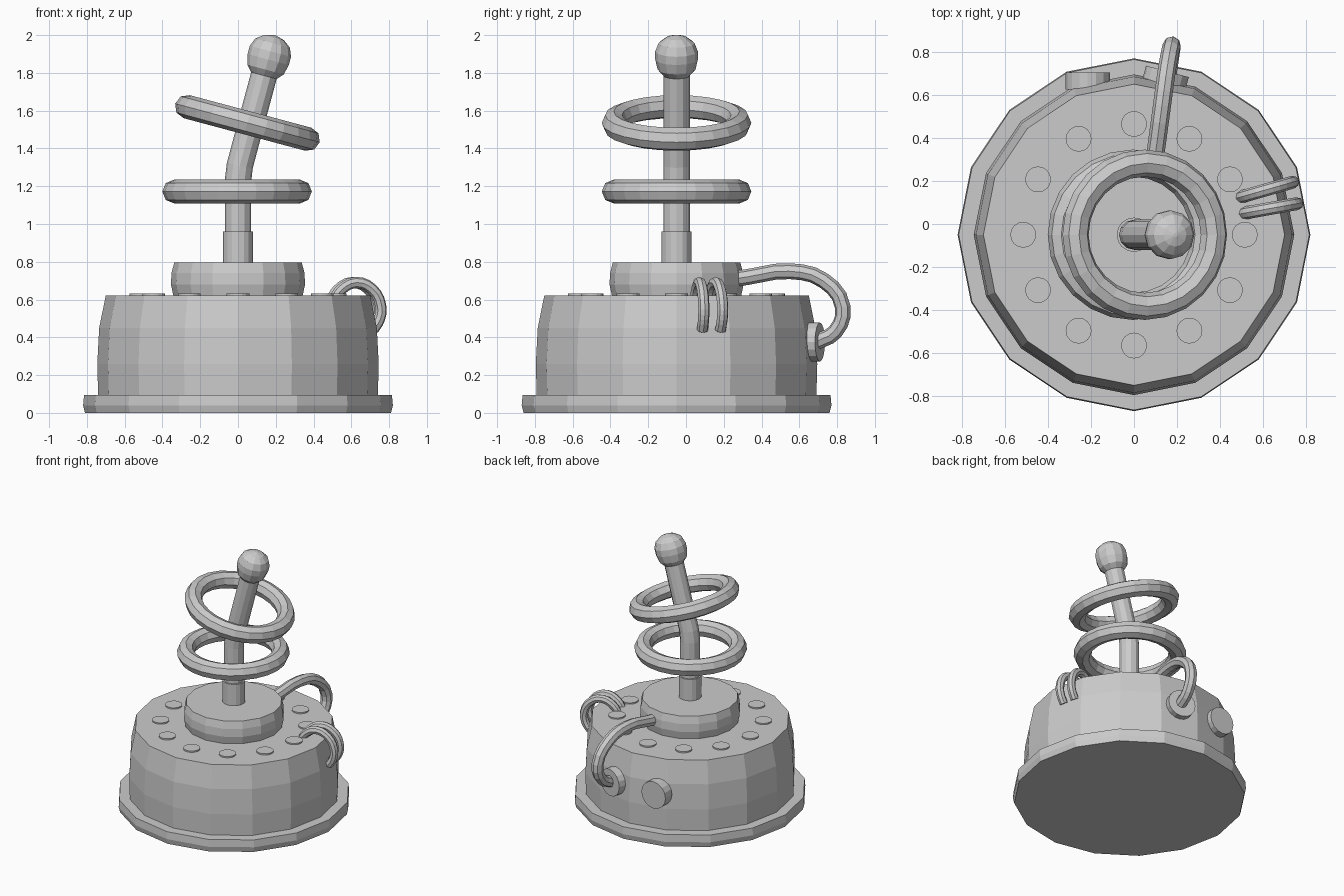
import bpy
import bmesh
from math import cos, sin, pi, radians
from mathutils import Matrix, Vector

cube = bpy.data.objects.get("Cube")
if cube:
    bpy.data.objects.remove(cube, do_unlink=True)

grey = bpy.data.materials.new("plain grey")
grey.use_nodes = True
COLOUR = (0.6, 0.6, 0.6, 1)
grey.diffuse_color = COLOUR
grey.node_tree.nodes["Principled BSDF"].inputs["Base Color"].default_value = COLOUR

AXIS_Y = -0.05          # the base stands a little forward of centre
TILT = radians(15)      # lean of the upper rod, ball and ring


def add_object(name, data, place=None):
    obj = bpy.data.objects.new(name, data)
    bpy.context.collection.objects.link(obj)
    data.materials.append(grey)
    if place:
        obj.matrix_world = place
    return obj


def lathe(name, profile, sides, place):
    """Closed solid turned from (radius, height) pairs, bottom to top."""
    bm = bmesh.new()
    rings = [[bm.verts.new((r * cos(2 * pi * i / sides), r * sin(2 * pi * i / sides), z))
              for i in range(sides)] for r, z in profile]
    for low, high in zip(rings, rings[1:]):
        for i in range(sides):
            j = (i + 1) % sides
            bm.faces.new((low[i], low[j], high[j], high[i]))
    bm.faces.new(rings[0][::-1])
    bm.faces.new(rings[-1])
    mesh = bpy.data.meshes.new(name)
    bm.to_mesh(mesh)
    bm.free()
    return add_object(name, mesh, place)


def torus(name, major, minor, place, around=24, across=8):
    bm = bmesh.new()
    grid = [[bm.verts.new(((major + minor * cos(b)) * cos(a),
                           (major + minor * cos(b)) * sin(a), minor * sin(b)))
             for b in (2 * pi * k / across for k in range(across))]
            for a in (2 * pi * i / around for i in range(around))]
    for i in range(around):
        here, after = grid[i], grid[(i + 1) % around]
        for k in range(across):
            m = (k + 1) % across
            bm.faces.new((here[k], after[k], after[m], here[m]))
    mesh = bpy.data.meshes.new(name)
    bm.to_mesh(mesh)
    bm.free()
    return add_object(name, mesh, place)


def tube(name, points, radius, curved=True, detail=2):
    curve = bpy.data.curves.new(name, 'CURVE')
    curve.dimensions = '3D'
    curve.bevel_depth = radius
    curve.bevel_resolution = detail
    curve.use_fill_caps = True
    curve.resolution_u = 3
    spline = curve.splines.new('BEZIER' if curved else 'POLY')
    knots = spline.bezier_points if curved else spline.points
    knots.add(len(points) - 1)
    for knot, p in zip(knots, points):
        if curved:
            knot.co = p
            knot.handle_left_type = knot.handle_right_type = 'AUTO'
        else:
            knot.co = (*p, 1)
    spline.use_smooth = False
    return add_object(name, curve)


def at(x, y, z):
    return Matrix.Translation((x, y, z))


centre = at(0, AXIS_Y, 0)
lean = Matrix.Rotation(TILT, 4, 'Y')

# Stepped base and drums
lathe("base_flange", [(0.81, 0), (0.82, 0.04), (0.815, 0.095)], 16, centre)
lathe("main_drum", [(0.74, 0.08), (0.745, 0.26), (0.735, 0.45), (0.70, 0.622)], 16, centre)
lathe("upper_drum", [(0.34, 0.61), (0.355, 0.68), (0.352, 0.74), (0.338, 0.795)], 16, centre)

# Studs around the drum top
for n in range(12):
    a = n * pi / 6
    lathe(f"stud_{n + 1}", [(0.06, 0.6), (0.06, 0.632)], 16,
          at(0.515 * cos(a), AXIS_Y + 0.515 * sin(a), 0))

# Mast with a bent rod and a ball tip
lathe("mast_sleeve", [(0.08, 0.78), (0.08, 0.96)], 16, centre)
tip = Vector((0.165, AXIS_Y, 1.89))
along = Vector((sin(TILT), 0, cos(TILT)))
tube("bent_rod", [(0, AXIS_Y, 0.9), (0, AXIS_Y, 1.23), tip - along * 0.6, tip],
     0.07, curved=False, detail=4)
lathe("ball_tip", [(0.07, -0.108), (0.1, -0.075), (0.113, -0.02), (0.113, 0.025),
                   (0.095, 0.07), (0.055, 0.1), (0.01, 0.113)], 12,
      Matrix.Translation(tip) @ lean)

# Floating rings
torus("lower_ring", 0.333, 0.063, at(-0.005, AXIS_Y, 1.172))
torus("upper_ring", 0.333, 0.063, at(0.05, AXIS_Y, 1.535) @ lean)

# Cable from the upper drum to the back socket
tube("back_cable", [(0.08, 0.2, 0.70), (0.1, 0.33, 0.72), (0.13, 0.55, 0.75),
                    (0.155, 0.73, 0.70), (0.175, 0.83, 0.56), (0.17, 0.79, 0.43),
                    (0.155, 0.69, 0.375)], 0.042)

# Round sockets on the back
for name, x, y, turn in (("cable_socket", 0.15, 0.69, -15), ("spare_socket", -0.215, 0.685, 0)):
    facing = Matrix.Rotation(radians(turn), 4, 'Z') @ Matrix.Rotation(-pi / 2, 4, 'X')
    lathe(name, [(0.103, -0.06), (0.103, 0.02)], 16, at(x, y, 0.375) @ facing)

# Pair of wire loops over the side edge
arch = [(0, 0.6), (0.13, 0.65), (0.45, 0.69), (0.8, 0.655), (0.98, 0.57), (0.96, 0.5), (0.82, 0.44)]
for name, start, end in (("front_loop", (0.51, 0.05), (0.76, 0.095)),
                         ("rear_loop", (0.495, 0.125), (0.74, 0.195))):
    a, b = Vector(start), Vector(end)
    tube(name, [(*a.lerp(b, t), z) for t, z in arch], 0.03)
